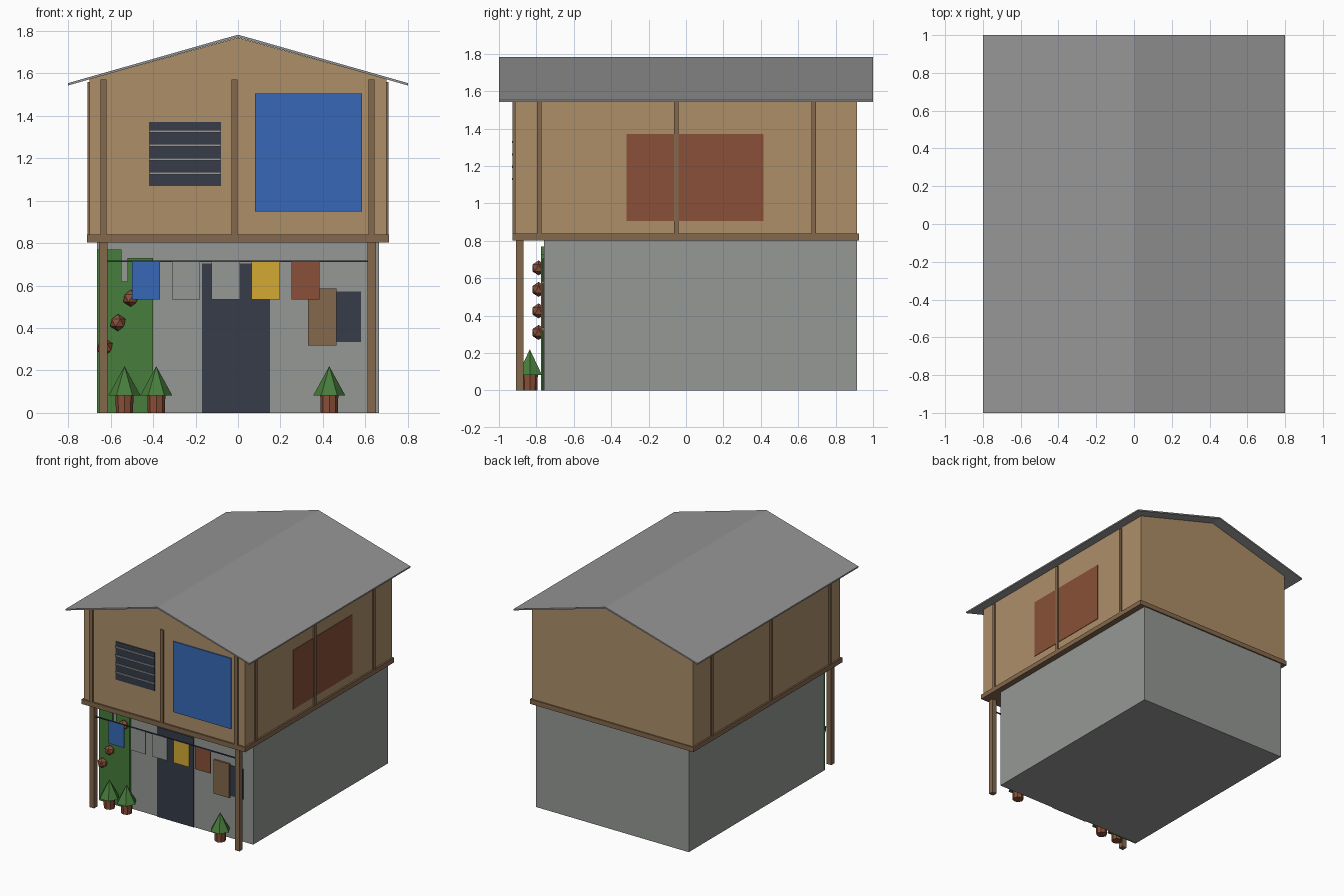
import bpy, bmesh, math
from mathutils import Matrix

cube = bpy.data.objects.get("Cube")
if cube:
    bpy.data.objects.remove(cube, do_unlink=True)


def material(name, r, g, b):
    # sRGB bytes to a linear flat colour
    col = [((c / 255 + 0.055) / 1.055) ** 2.4 for c in (r, g, b)] + [1]
    m = bpy.data.materials.new(name)
    m.use_nodes = True
    m.diffuse_color = col
    bsdf = m.node_tree.nodes["Principled BSDF"]
    bsdf.inputs["Base Color"].default_value = col
    bsdf.inputs["Roughness"].default_value = 0.9
    return m


GREY = material("concrete grey", 149, 152, 149)
ROOF = material("roof grey", 148, 149, 148)
TAN = material("tan boards", 174, 143, 105)
BROWN = material("brown timber", 133, 104, 77)
BLUE = material("blue tarp", 55, 105, 185)
DARK = material("dark slate", 54, 60, 74)
RUST = material("terracotta", 137, 80, 56)
GREEN = material("leaf green", 71, 125, 60)
YELLOW = material("yellow cloth", 212, 170, 52)


def add(name, bm, mat):
    bmesh.ops.recalc_face_normals(bm, faces=bm.faces)
    mesh = bpy.data.meshes.new(name)
    bm.to_mesh(mesh)
    bm.free()
    mesh.materials.append(mat)
    obj = bpy.data.objects.new(name, mesh)
    bpy.context.collection.objects.link(obj)
    return obj


def box(name, x, y, z, mat):
    """Box from (low, high) ranges."""
    bm = bmesh.new()
    bmesh.ops.create_cube(bm, size=1)
    for v in bm.verts:
        for i, (lo, hi) in enumerate((x, y, z)):
            v.co[i] = hi if v.co[i] > 0 else lo
    return add(name, bm, mat)


def extrude_y(name, outline, y, mat):
    """Extrude an x-z outline along y."""
    bm = bmesh.new()
    face = bm.faces.new([bm.verts.new((px, y[0], pz)) for px, pz in outline])
    new = bmesh.ops.extrude_face_region(bm, geom=[face])["geom"]
    for v in new:
        if isinstance(v, bmesh.types.BMVert):
            v.co.y = y[1]
    return add(name, bm, mat)


def cone(name, x, y, z, r1, r2, sides, mat):
    bm = bmesh.new()
    place = Matrix.Translation((x, y, sum(z) / 2)) @ Matrix.Rotation(math.pi / 2, 4, "Z")
    bmesh.ops.create_cone(bm, cap_ends=True, segments=sides, radius1=r1,
                          radius2=r2, depth=z[1] - z[0], matrix=place)
    return add(name, bm, mat)


# Main volumes
LOW, UP = -0.76, -0.915
box("ground_floor", (-0.665, 0.665), (LOW, 0.915), (0, 0.81), GREY)
extrude_y("upper_floor", [(-0.7, 0.82), (0.7, 0.82), (0.7, 1.572), (0, 1.768), (-0.7, 1.572)],
          (UP, 0.915), TAN)
box("floor_slab", (-0.712, 0.712), (-0.928, 0.925), (0.803, 0.84), BROWN)
extrude_y("roof", [(-0.8, 1.543), (0, 1.77), (0.8, 1.543), (0.8, 1.554), (0, 1.782), (-0.8, 1.554)],
          (-1, 1), ROOF)

# Timber battens on the upper floor
for i, x in enumerate((-0.633, -0.017, 0.63)):
    box(f"front_batten_{i}", (x - 0.014, x + 0.014), (UP - 0.012, UP), (0.83, 1.57), BROWN)
for side in (-1, 1):
    for i, y in enumerate((-0.785, -0.053, 0.683)):
        box(f"side_batten_{side}_{i}", sorted((side * 0.695, side * 0.71)),
            (y - 0.012, y + 0.012), (0.83, 1.56), BROWN)

# Porch posts
for i, x in enumerate((-0.635, 0.63)):
    box(f"porch_post_{i}", (x - 0.02, x + 0.02), (-0.91, -0.87), (0, 0.81), BROWN)

# Upper floor openings and coverings
box("upper_window", (-0.42, -0.08), (UP - 0.006, UP), (1.07, 1.37), DARK)
for i in range(4):
    z = 1.13 + i * 0.066
    box(f"window_bar_{i}", (-0.42, -0.08), (UP - 0.014, UP - 0.004), (z - 0.006, z + 0.006), GREY)
box("blue_tarp", (0.08, 0.585), (UP - 0.009, UP), (0.95, 1.505), BLUE)
box("side_panel", (0.698, 0.704), (-0.318, 0.415), (0.905, 1.37), RUST)

# Ground floor openings
box("door", (-0.17, 0.15), (LOW - 0.006, LOW), (0, 0.705), DARK)
box("lower_window", (0.4, 0.58), (LOW - 0.006, LOW), (0.335, 0.572), DARK)
box("shutter", (0.33, 0.465), (LOW - 0.014, LOW), (0.318, 0.585), BROWN)

# Climbing plant and blooms
extrude_y("climbing_plant",
          [(-0.665, 0), (-0.4, 0), (-0.4, 0.73), (-0.52, 0.73), (-0.52, 0.62),
           (-0.55, 0.62), (-0.55, 0.77), (-0.665, 0.77)], (LOW - 0.016, LOW), GREEN)
for i in range(4):
    bm = bmesh.new()
    bmesh.ops.create_icosphere(bm, subdivisions=1, radius=0.04, matrix=Matrix.Translation(
        (-0.627 + i * 0.061, -0.788, 0.31 + i * 0.115)))
    add(f"bloom_{i}", bm, RUST)

# Washing line
box("washing_line", (-0.63, 0.62), (-0.894, -0.886), (0.711, 0.719), DARK)
for i, mat in enumerate((BLUE, GREY, GREY, YELLOW, RUST)):
    x = -0.5 + i * 0.188
    box(f"hanging_cloth_{i}", (x, x + 0.133), (-0.893, -0.887), (0.535, 0.712), mat)

# Potted shrubs
for i, x in enumerate((-0.535, -0.385, 0.43)):
    cone(f"shrub_pot_{i}", x, -0.835, (0, 0.09), 0.04, 0.043, 8, RUST)
    cone(f"shrub_{i}", x, -0.835, (0.083, 0.22), 0.075, 0, 6, GREEN)
